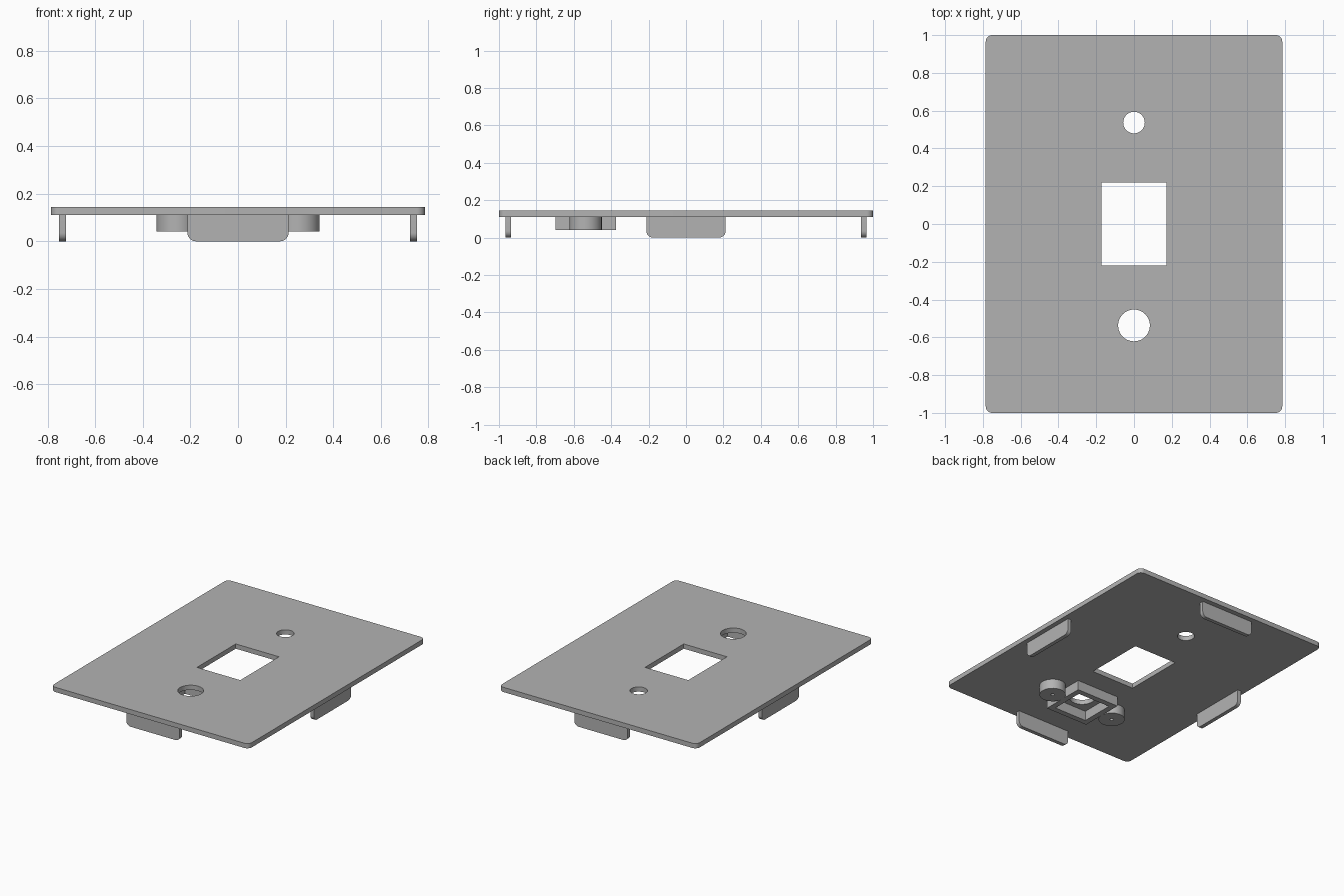
import bpy
import bmesh
from math import pi, sin, cos, radians
from mathutils import Matrix

default = bpy.data.objects.get("Cube")
if default:
    bpy.data.objects.remove(default, do_unlink=True)

GREY = (0.45, 0.45, 0.45, 1)
grey = bpy.data.materials.new("plain grey")
grey.use_nodes = True
grey.diffuse_color = GREY
grey.node_tree.nodes["Principled BSDF"].inputs["Base Color"].default_value = GREY

PLATE_BOTTOM, PLATE_TOP = 0.11, 0.144
HOLE_Y = 0.537


def circle(x, y, r, n=48):
    return [(x + r * cos(2 * pi * i / n), y + r * sin(2 * pi * i / n)) for i in range(n)]


def rect(x, y, hx, hy, radii=(0, 0, 0, 0), steps=8):
    """Rectangle outline; radii run from the +x+y corner anticlockwise."""
    points = []
    signs = ((1, 1), (-1, 1), (-1, -1), (1, -1))
    for k, ((sx, sy), r) in enumerate(zip(signs, radii)):
        cx, cy = x + sx * (hx - r), y + sy * (hy - r)
        for i in range(steps + 1 if r else 1):
            a = (k + i / steps) * pi / 2
            points.append((cx + r * cos(a), cy + r * sin(a)))
    return points


def extrude(name, outlines, z0, z1, matrix=Matrix()):
    """Solid from a filled profile; inner outlines become holes."""
    curve = bpy.data.curves.new(name + " profile", "CURVE")
    curve.dimensions = "2D"
    curve.fill_mode = "BOTH"
    curve.extrude = (z1 - z0) / 2
    for outline in outlines:
        spline = curve.splines.new("POLY")
        spline.points.add(len(outline) - 1)
        for point, (x, y) in zip(spline.points, outline):
            point.co = (x, y, 0, 1)
        spline.use_cyclic_u = True
    obj = bpy.data.objects.new(name, curve)
    bpy.context.collection.objects.link(obj)
    bpy.ops.object.select_all(action="DESELECT")
    obj.select_set(True)
    bpy.context.view_layer.objects.active = obj
    bpy.ops.object.convert(target="MESH")
    obj = bpy.context.object
    bm = bmesh.new()
    bm.from_mesh(obj.data)
    bmesh.ops.remove_doubles(bm, verts=bm.verts, dist=0.0001)
    bmesh.ops.translate(bm, verts=bm.verts, vec=(0, 0, (z0 + z1) / 2))
    bmesh.ops.transform(bm, matrix=matrix, verts=bm.verts)
    bmesh.ops.recalc_face_normals(bm, faces=bm.faces)
    bm.to_mesh(obj.data)
    bm.free()
    obj.data.materials.clear()
    obj.data.materials.append(grey)
    bpy.ops.object.shade_smooth_by_angle(angle=radians(30))
    return obj


# Cover plate with switch opening and two round holes
extrude("cover_plate", [
    rect(0, 0, 0.785, 1, (0.035,) * 4),
    rect(0, 0, 0.172, 0.22),
    circle(0, HOLE_Y, 0.057),
    circle(0, -HOLE_Y, 0.084),
], PLATE_BOTTOM, PLATE_TOP)

# Four clip tabs under the edges, with rounded lower corners
tab = rect(0, PLATE_BOTTOM / 2, 0.212, PLATE_BOTTOM / 2, (0, 0, 0.035, 0.035))
upright = Matrix.Rotation(pi / 2, 4, "X")
for name, angle, reach in (("front_tab", 0, 0.95), ("right_tab", -pi / 2, 0.737),
                           ("back_tab", pi, 0.95), ("left_tab", pi / 2, 0.737)):
    extrude(name, [tab], reach - 0.014, reach + 0.014,
            Matrix.Rotation(angle, 4, "Z") @ upright)

# Square socket frame beneath the large hole
extrude("socket_frame", [
    rect(0, -HOLE_Y, 0.17, 0.162),
    rect(0, -HOLE_Y, 0.13, 0.122),
], 0.04, PLATE_BOTTOM)

# Screw posts with pilot holes on each side of the frame
for name, side in (("left_post", 1), ("right_post", -1)):
    extrude(name, [
        circle(side * 0.256, -HOLE_Y, 0.087),
        circle(side * 0.256, -HOLE_Y, 0.012, 16),
    ], 0.04, PLATE_BOTTOM)
